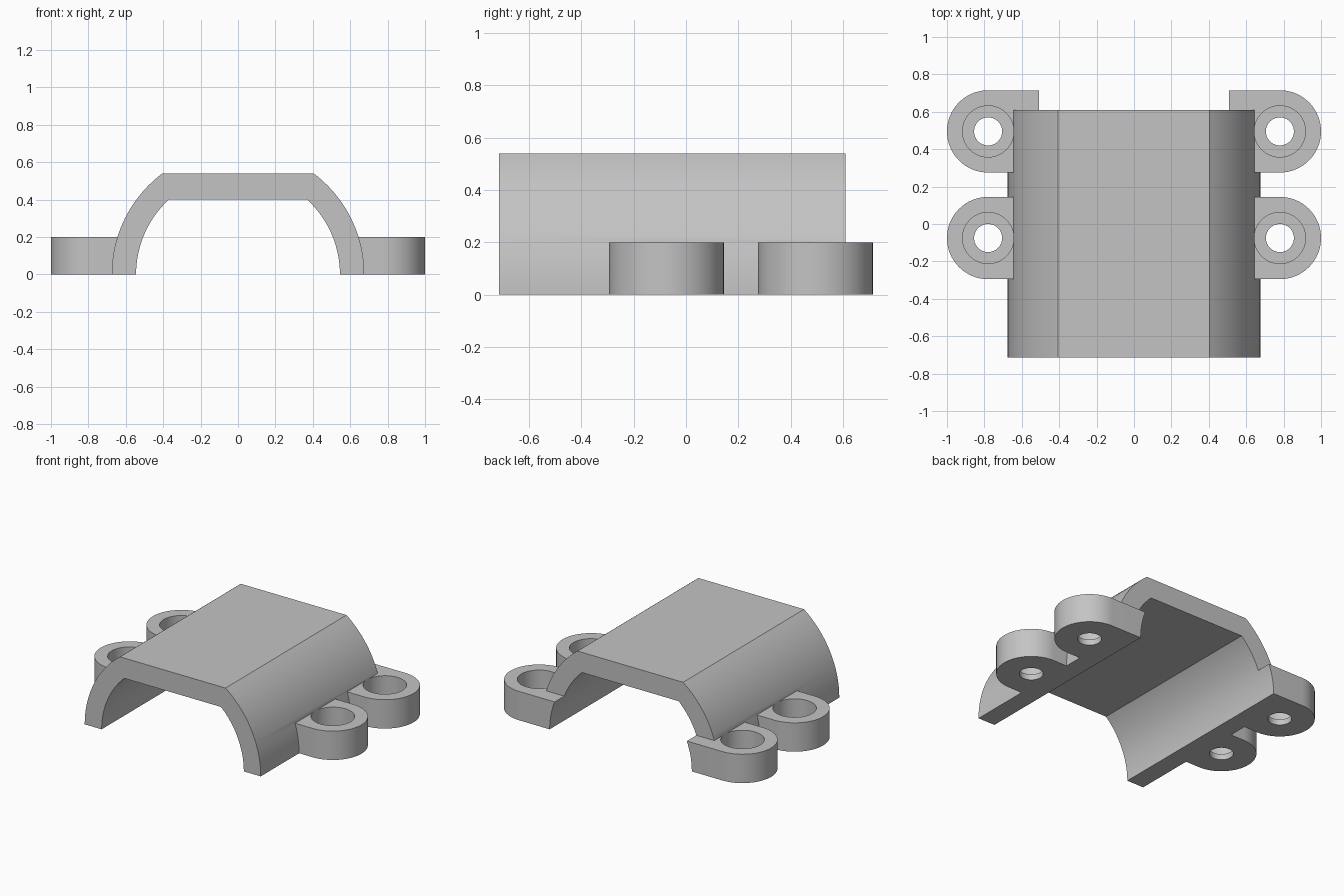
import bpy, bmesh
from math import sin, cos, asin, pi

if "Cube" in bpy.data.objects:
    bpy.data.objects.remove(bpy.data.objects["Cube"], do_unlink=True)

grey = bpy.data.materials.new("light_grey")
grey.use_nodes = True
colour = (0.55, 0.55, 0.55, 1)
grey.diffuse_color = colour
grey.node_tree.nodes["Principled BSDF"].inputs["Base Color"].default_value = colour


def prism(name, start, direction, outline):
    """Extrude a closed outline of 3D points into a solid."""
    bm = bmesh.new()
    face = bm.faces.new([bm.verts.new([a + b for a, b in zip(p, start)]) for p in outline])
    moved = bmesh.ops.extrude_face_region(bm, geom=[face])["geom"]
    verts = [v for v in moved if isinstance(v, bmesh.types.BMVert)]
    bmesh.ops.translate(bm, verts=verts, vec=direction)
    bmesh.ops.recalc_face_normals(bm, faces=bm.faces)
    mesh = bpy.data.meshes.new(name)
    bm.to_mesh(mesh)
    bm.free()
    mesh.materials.append(grey)
    obj = bpy.data.objects.new(name, mesh)
    bpy.context.collection.objects.link(obj)
    return obj


def arch(name, radius, top, y0, y1, floor=0.0, steps=24):
    """Half cylinder along y with its crown cut flat at the given height."""
    a = asin(top / radius)
    right = [(radius * cos(a * i / steps), 0, radius * sin(a * i / steps)) for i in range(steps + 1)]
    if floor < 0:
        right.insert(0, (radius, 0, floor))
    left = [(-x, y, z) for x, y, z in reversed(right)]
    return prism(name, (0, y0, 0), (0, y1 - y0, 0), right + left)


def disc(radius, steps=64):
    return [(radius * cos(2 * pi * i / steps), radius * sin(2 * pi * i / steps), 0) for i in range(steps)]


def combine(target, other, operation):
    """Apply a boolean and discard the tool object."""
    mod = target.modifiers.new("combine", "BOOLEAN")
    mod.operation, mod.object, mod.solver = operation, other, "EXACT"
    bpy.context.view_layer.objects.active = target
    bpy.ops.object.modifier_apply(modifier=mod.name)
    bpy.data.objects.remove(other, do_unlink=True)


# Arched body
cover = arch("arched_cover", 0.675, 0.54, -0.715, 0.61)

# Rounded mounting lugs
lug_x, lug_r, lug_h = 0.78, 0.22, 0.2
places = [(side, y) for side in (-1, 1) for y in (-0.075, 0.495)]
for side, y in places:
    arc = [(side * lug_r * cos(t), lug_r * sin(t), 0)
           for t in (-pi / 2 + pi * i / 32 for i in range(33))]
    inner = -side * 0.36
    outline = arc + [(inner, lug_r, 0), (inner, -lug_r, 0)]
    combine(cover, prism("lug", (side * lug_x, y, 0), (0, 0, lug_h), outline), "UNION")

# Tunnel under the arch
combine(cover, arch("tunnel", 0.545, 0.4, -0.9, 0.9, floor=-0.1), "DIFFERENCE")

# Counterbored screw holes
for side, y in places:
    for radius, bottom in ((0.137, 0.04), (0.075, -0.1)):
        bore = prism("bore", (side * lug_x, y, bottom), (0, 0, 0.25 - bottom), disc(radius))
        combine(cover, bore, "DIFFERENCE")

# Smooth curves, sharp edges
bpy.ops.object.select_all(action="DESELECT")
cover.select_set(True)
bpy.context.view_layer.objects.active = cover
bpy.ops.object.shade_smooth_by_angle(angle=0.4)
